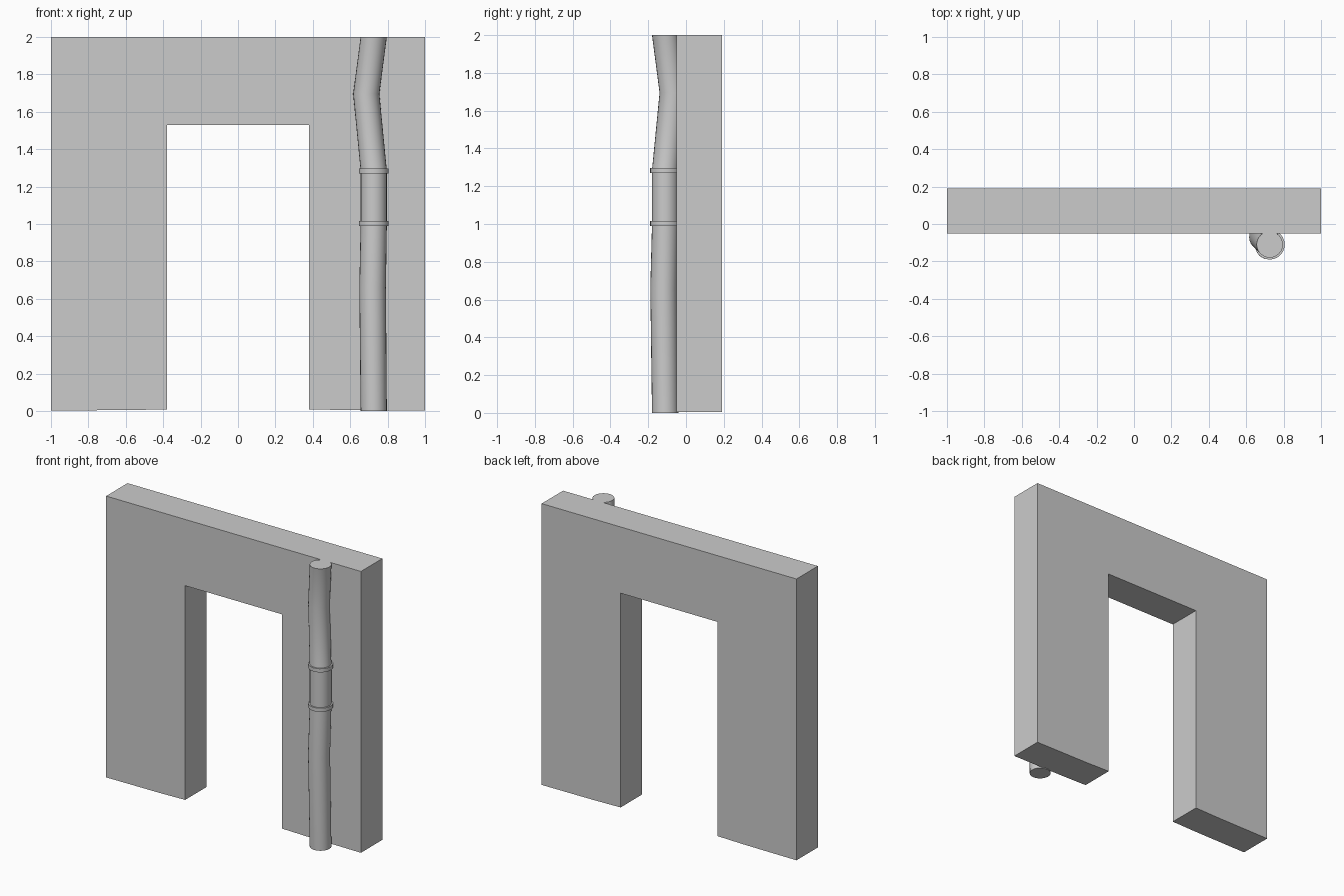
import bpy, bmesh, math

if "Cube" in bpy.data.objects:
    bpy.data.objects.remove(bpy.data.objects["Cube"])

PIPE_X, PIPE_Y = 0.725, -0.11
SIDES = 24


def finish(name, bm):
    bmesh.ops.recalc_face_normals(bm, faces=bm.faces)
    mesh = bpy.data.meshes.new(name)
    bm.to_mesh(mesh)
    bm.free()
    obj = bpy.data.objects.new(name, mesh)
    bpy.context.collection.objects.link(obj)
    return obj


def tube(name, stations):
    """Capped tube through horizontal circles: (x, y, z, radius)."""
    bm = bmesh.new()
    rings = []
    for x, y, z, r in stations:
        rings.append([bm.verts.new((x + r * math.cos(2 * math.pi * i / SIDES),
                                    y + r * math.sin(2 * math.pi * i / SIDES), z))
                      for i in range(SIDES)])
    for a, b in zip(rings, rings[1:]):
        for i in range(SIDES):
            j = (i + 1) % SIDES
            bm.faces.new((a[i], a[j], b[j], b[i]))
    bm.faces.new(rings[0])
    bm.faces.new(rings[-1])
    obj = finish(name, bm)
    bpy.ops.object.select_all(action='DESELECT')
    obj.select_set(True)
    bpy.context.view_layer.objects.active = obj
    bpy.ops.object.shade_smooth_by_angle(angle=math.radians(35))
    return obj


# Wall with doorway: mirrored half profile extruded in depth
half = [(0.38, 1.53), (0.38, 0.01), (0.59, 0.006), (1.0, 0.004), (1.0, 2.0)]
profile = half + [(-x, z) for x, z in reversed(half)]
bm = bmesh.new()
face = bm.faces.new([bm.verts.new((x, -0.05, z)) for x, z in profile])
ext = bmesh.ops.extrude_face_region(bm, geom=[face], use_keep_orig=True)
moved = [v for v in ext["geom"] if isinstance(v, bmesh.types.BMVert)]
bmesh.ops.translate(bm, vec=(0, 0.24, 0), verts=moved)
finish("doorway_wall", bm)

# Pipe: gently bowed lower length, straight middle, kinked upper length
tube("lower_pipe", [(PIPE_X, PIPE_Y, 0.0, 0.07),
                    (PIPE_X - 0.006, PIPE_Y - 0.008, 0.66, 0.071),
                    (PIPE_X, PIPE_Y, 1.0, 0.07)])
tube("middle_pipe", [(PIPE_X, PIPE_Y, 1.0, 0.07), (PIPE_X, PIPE_Y, 1.285, 0.07)])
tube("upper_pipe", [(PIPE_X, PIPE_Y, 1.285, 0.07),
                    (PIPE_X - 0.04, PIPE_Y + 0.04, 1.695, 0.07),
                    (PIPE_X, PIPE_Y, 2.0, 0.07)])

# Raised joint collars
for name, z in (("lower_collar", 1.003), ("upper_collar", 1.283)):
    tube(name, [(PIPE_X, PIPE_Y, z - 0.013, 0.08), (PIPE_X, PIPE_Y, z + 0.013, 0.08)])
